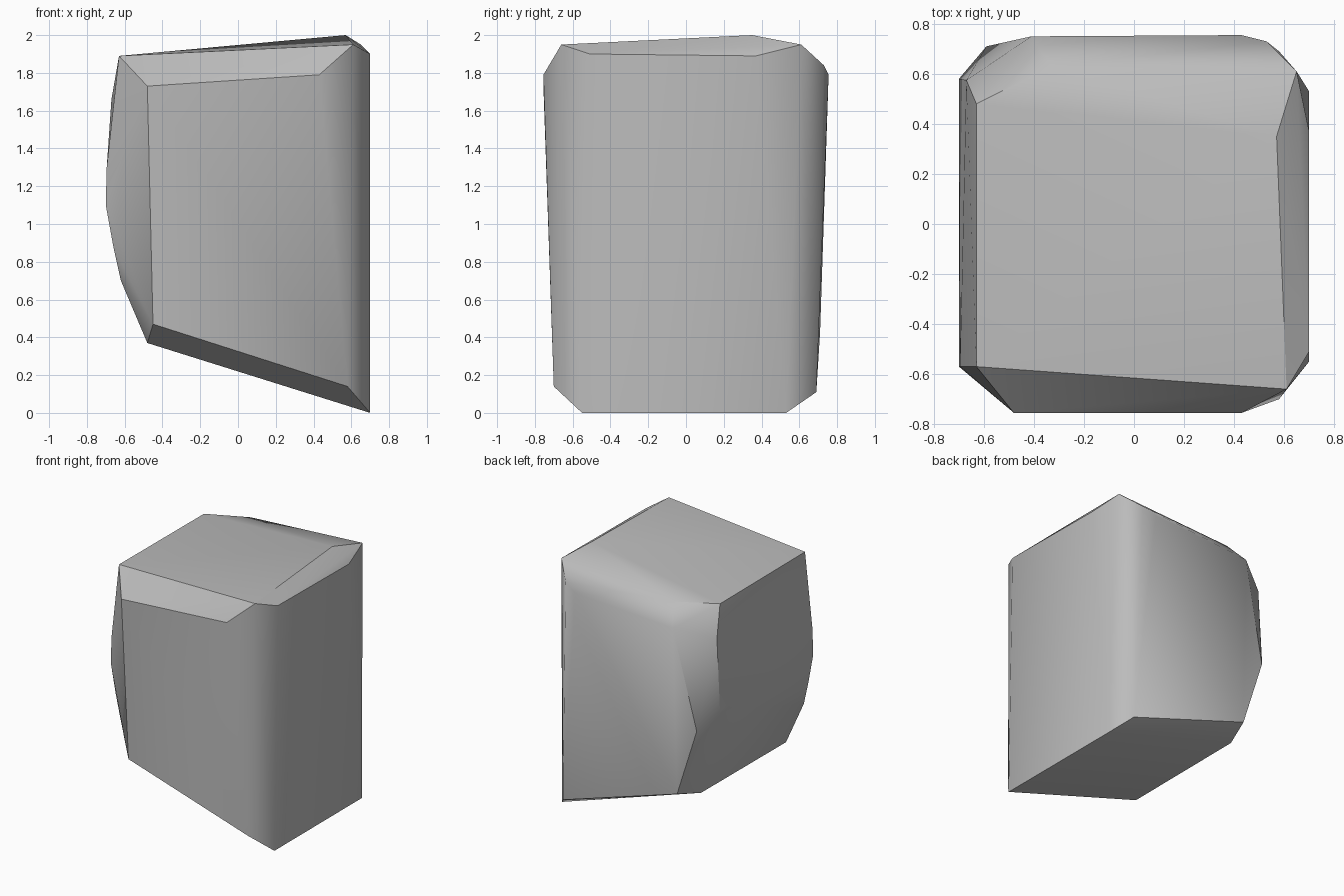
import bpy
import bmesh
import math

default_cube = bpy.data.objects.get("Cube")
if default_cube:
    bpy.data.objects.remove(default_cube, do_unlink=True)

# Corner points of the chiselled block, grouped by the side they belong to
top_corners = [(.57, .35, 2), (.61, -.66, 1.95), (-.63, -.57, 1.89),
               (-.63, .48, 1.885), (-.33, .63, 1.88), (.65, .61, 1.95)]
front_corners = [(-.48, -.755, 1.73), (.43, -.755, 1.79),
                 (-.45, -.71, .47), (.58, -.7, .14)]
back_corners = [(-.41, .75, 1.74), (.43, .755, 1.79), (.53, .73, 1.84),
                (-.59, .71, .965), (-.42, .71, .43), (.58, .69, .11)]
flat_side = [(.7, -.51, 1.9), (.7, .37, 1.89), (.7, -.55, 0), (.7, .53, 0)]
bulging_side = [(-.67, .575, 1.66), (-.7, .58, 1.1), (-.695, -.57, 1.3),
                (-.7, -.57, 1.1), (-.66, -.57, .88), (-.62, -.57, .7)]
bottom_corners = [(-.48, -.55, .37), (-.48, .5, .375)]


def stays_smooth(edge):
    """Rounded edges: shallow ones, the flat side's uprights and the back of the top."""
    if edge.calc_face_angle(0) < math.radians(28):
        return True
    start, end = (vert.co for vert in edge.verts)
    middle = (start + end) / 2
    direction = (end - start).normalized()
    upright = middle.x > .4 and abs(direction.z) > .9
    back_of_top = middle.y > .3 and middle.z > 1.7 and middle.x > -.3
    return upright or (back_of_top and abs(direction.x) > .6)


# Wrap the corners in one convex stone
bm = bmesh.new()
for group in (top_corners, front_corners, back_corners,
              flat_side, bulging_side, bottom_corners):
    for corner in group:
        bm.verts.new(corner)
hull = bmesh.ops.convex_hull(bm, input=bm.verts)
loose = [item for item in set(hull["geom_interior"] + hull["geom_unused"])
         if isinstance(item, bmesh.types.BMVert)]
bmesh.ops.delete(bm, geom=loose, context="VERTS")
bmesh.ops.recalc_face_normals(bm, faces=bm.faces)

# Soft shading with crisp chiselled edges
for face in bm.faces:
    face.smooth = True
for edge in bm.edges:
    edge.smooth = stays_smooth(edge)

mesh = bpy.data.meshes.new("stone_block")
bm.to_mesh(mesh)
bm.free()
stone = bpy.data.objects.new("stone_block", mesh)
bpy.context.collection.objects.link(stone)

# Plain grey stone
grey = (.5, .5, .5, 1)
material = bpy.data.materials.new("stone_grey")
material.use_nodes = True
material.diffuse_color = grey
shader = material.node_tree.nodes["Principled BSDF"]
shader.inputs["Base Color"].default_value = grey
shader.inputs["Roughness"].default_value = .8
mesh.materials.append(material)
